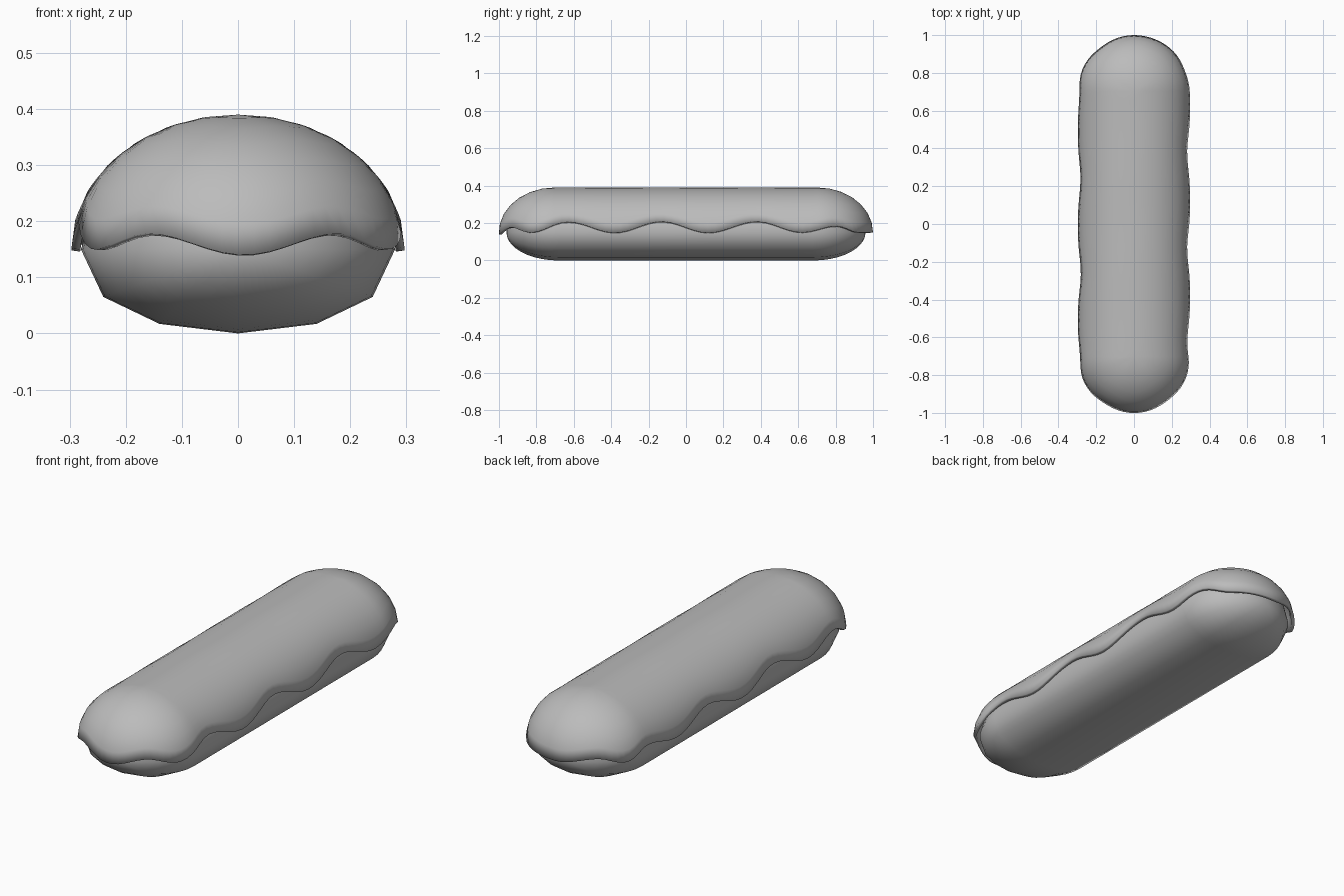
import bpy, bmesh, math

if "Cube" in bpy.data.objects:
    bpy.data.objects.remove(bpy.data.objects["Cube"])

R, CZ = 0.297, 0.15          # icing half width and rim height


def stadium(half, n_side, n_cap):
    """Stations round a stadium: spine y, outward direction, arc length."""
    pts, cap = [], R * math.pi
    for i in range(n_side):      # right side, front to back
        y = -half + 2 * half * i / n_side
        pts.append((y, 1, 0, y))
    for i in range(n_cap):       # back end
        a = math.pi * i / n_cap
        pts.append((half, math.cos(a), math.sin(a), half + R * a))
    for i in range(n_side):      # left side, back to front
        y = half - 2 * half * i / n_side
        pts.append((y, -1, 0, half + cap + half - y))
    for i in range(n_cap):       # front end
        a = math.pi * i / n_cap
        pts.append((-half, -math.cos(a), -math.sin(a), 3 * half + cap + R * a))
    return pts


def skin(name, rows, closed_rows, closed_cols):
    """Quad skin over rows of points; collapsed edges are merged."""
    bm = bmesh.new()
    vs = [[bm.verts.new(p) for p in row] for row in rows]
    n, m = len(vs), len(vs[0])
    for i in range(n if closed_rows else n - 1):
        a, b = vs[i], vs[(i + 1) % n]
        for j in range(m if closed_cols else m - 1):
            k = (j + 1) % m
            bm.faces.new((a[j], b[j], b[k], a[k]))
    bmesh.ops.remove_doubles(bm, verts=bm.verts, dist=1e-5)
    bmesh.ops.dissolve_degenerate(bm, edges=bm.edges, dist=1e-5)
    bmesh.ops.recalc_face_normals(bm, faces=bm.faces)
    # make sure the highest face looks up
    if max(bm.faces, key=lambda f: f.calc_center_median().z).normal.z < 0:
        bmesh.ops.reverse_faces(bm, faces=bm.faces)
    me = bpy.data.meshes.new(name)
    bm.to_mesh(me)
    bm.free()
    ob = bpy.data.objects.new(name, me)
    bpy.context.collection.objects.link(ob)
    ob.data.materials.append(grey)
    return ob


def smooth(ob, angle):
    bpy.ops.object.select_all(action='DESELECT')
    ob.select_set(True)
    bpy.context.view_layer.objects.active = ob
    bpy.ops.object.shade_smooth_by_angle(angle=math.radians(angle))


grey = bpy.data.materials.new("dark_grey")
grey.diffuse_color = (0.5, 0.5, 0.5, 1)
grey.use_nodes = True
grey.node_tree.nodes["Principled BSDF"].inputs["Base Color"].default_value = grey.diffuse_color

# pastry body: 12-sided section lofted along y, rounded ends
half_section = [(0, -0.15), (0.14, -0.133), (0.24, -0.085), (0.28, 0.0),
                (0.242, 0.109), (0.14, 0.189), (0, 0.218)]
section = half_section + [(-x, z) for x, z in half_section[-2:0:-1]]
CAP = 10
rings = [(-0.68 - 0.28 * math.cos(math.pi / 2 * i / CAP), math.sin(math.pi / 2 * i / CAP))
         for i in range(CAP + 1)]
rings += [(-y, f) for y, f in reversed(rings)]
body = skin("pastry_body", [[(x * f, y, CZ + z * f) for x, z in section]
                            for y, f in rings], False, True)
smooth(body, 60)

# icing rim heights along the outline (arc length, z)
HALF = 0.703
KEYS = [(-0.63, .208), (-0.38, .148), (-0.13, .21), (0.12, .148), (0.38, .21),
        (0.62, .15), (0.81, .185), (0.96, .15), (1.17, .15), (1.37, .18),
        (1.50, .15), (1.63, .19), (1.85, .148), (2.10, .205), (2.35, .148),
        (2.60, .21), (2.85, .148), (3.06, .20), (3.20, .15), (3.34, .178),
        (3.52, .14), (3.70, .178), (3.84, .15)]
TOTAL = 4 * HALF + 2 * math.pi * R
KEYS.append((KEYS[0][0] + TOTAL, KEYS[0][1]))


def rim(s):
    if s < KEYS[0][0]:
        s += TOTAL
    for (s0, z0), (s1, z1) in zip(KEYS, KEYS[1:]):
        if s0 <= s <= s1:
            t = (1 - math.cos(math.pi * (s - s0) / (s1 - s0))) / 2
            return z0 + (z1 - z0) * t


def icing_row(y, dx, dy, s):
    z_rim, row = rim(s), []
    end = math.acos((z_rim - CZ) / 0.24)
    for j in range(8):
        a, t = end * j / 7, (j / 7) ** 4
        r = R * math.sin(a) - 0.1 * (z_rim - CZ) * t
        row.append((r * dx, y + r * dy, CZ + 0.24 * math.cos(a)))
    return row


# wavy icing shell, shading rolled softly over the rim
icing = skin("icing", [icing_row(*st) for st in stadium(HALF, 36, 32)], True, False)
sol = icing.modifiers.new("thickness", 'SOLIDIFY')
sol.thickness = 0.016
sol.offset = -1
bpy.context.view_layer.objects.active = icing
bpy.ops.object.modifier_apply(modifier=sol.name)
smooth(icing, 180)
